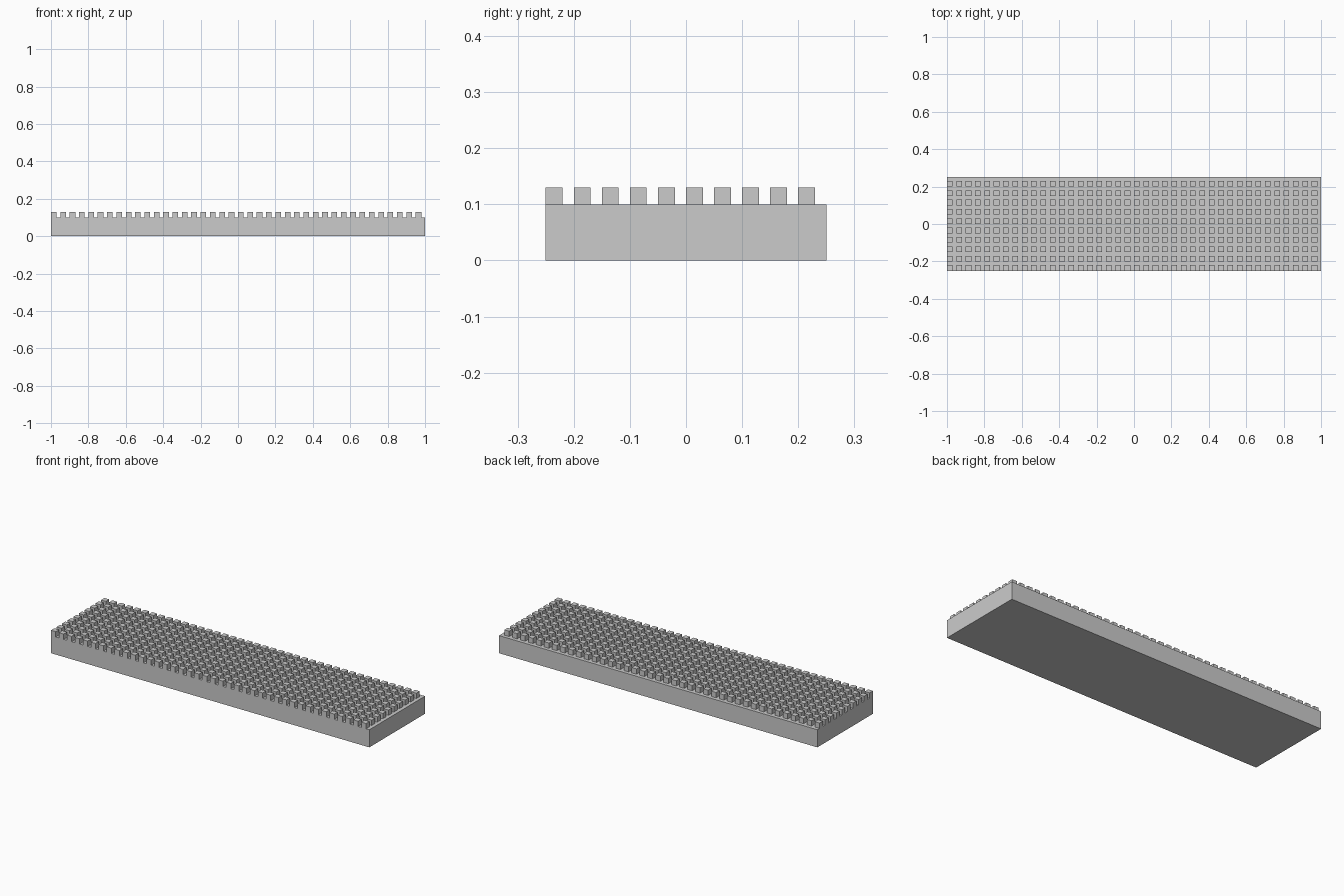
import bpy
import bmesh
from mathutils import Matrix, Vector

cube = bpy.data.objects.get("Cube")
if cube:
    bpy.data.objects.remove(cube, do_unlink=True)

LENGTH, WIDTH, BASE_HEIGHT = 2.0, 0.5, 0.1
STUD, PITCH = 0.03, 0.05

grey = bpy.data.materials.new("plain grey")
grey.use_nodes = True
colour = (0.6, 0.6, 0.6, 1)
grey.diffuse_color = colour
grey.node_tree.nodes["Principled BSDF"].inputs["Base Color"].default_value = colour


def add_box(bm, low, size):
    """Add a box from its lowest corner and its size."""
    centre = Vector(low) + Vector(size) / 2
    matrix = Matrix.Translation(centre) @ Matrix.Diagonal((*size, 1))
    bmesh.ops.create_cube(bm, size=1, matrix=matrix)


def make_object(name, bm):
    mesh = bpy.data.meshes.new(name)
    bm.to_mesh(mesh)
    bm.free()
    mesh.materials.append(grey)
    obj = bpy.data.objects.new(name, mesh)
    bpy.context.collection.objects.link(obj)
    return obj


# Base slab
bm = bmesh.new()
add_box(bm, (-LENGTH / 2, -WIDTH / 2, 0), (LENGTH, WIDTH, BASE_HEIGHT))
make_object("base_slab", bm)

# One corner stud, repeated in a grid that starts flush with the left front corner
bm = bmesh.new()
add_box(bm, (-LENGTH / 2, -WIDTH / 2, BASE_HEIGHT), (STUD, STUD, STUD))
studs = make_object("square_studs", bm)
for name, axis, span in (("columns", 0, LENGTH), ("rows", 1, WIDTH)):
    array = studs.modifiers.new(name, "ARRAY")
    array.use_relative_offset = False
    array.use_constant_offset = True
    offset = Vector()
    offset[axis] = PITCH
    array.constant_offset_displace = offset
    array.count = round(span / PITCH)
